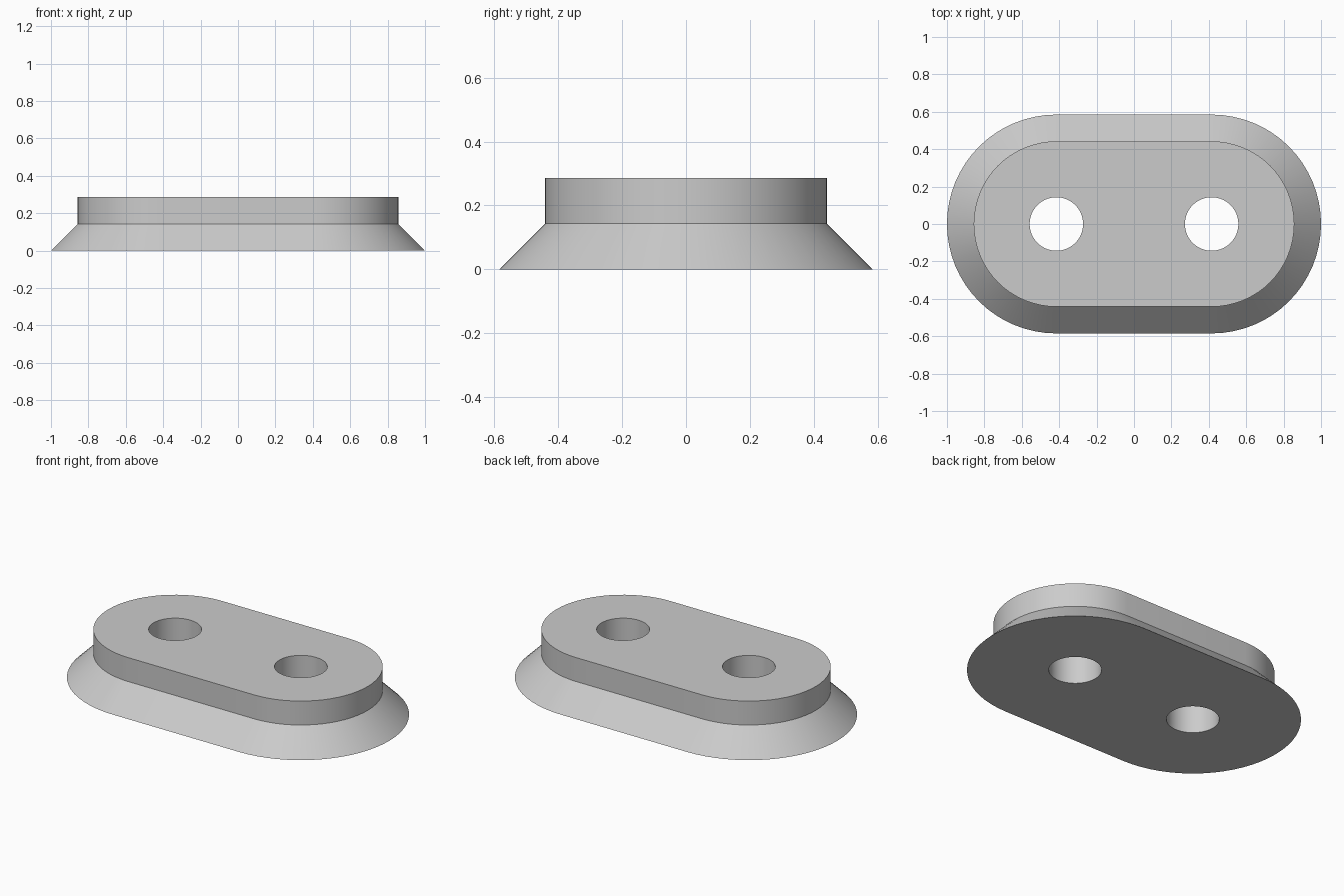
import bpy
import bmesh
from math import pi, cos, sin

cube = bpy.data.objects.get("Cube")
if cube:
    bpy.data.objects.remove(cube, do_unlink=True)

UNIT = 1 / 7            # step height, flare width and hole radius
CENTRE = 0.415          # x of the hole and end-arc centres
BASE_R = 1 - CENTRE
TOP_R = BASE_R - UNIT
HEIGHT = 2 * UNIT
ARC = 32                # segments per half circle

bm = bmesh.new()


def loop(points, z):
    """Closed ring of edges through the given outline."""
    verts = [bm.verts.new((x, y, z)) for x, y in points]
    return [bm.edges.new((v, verts[i - 1])) for i, v in enumerate(verts)]


def stadium(radius):
    """Outline with two straight sides and round ends."""
    return [(side * (CENTRE + radius * cos(a)), side * radius * sin(a))
            for side in (1, -1)
            for a in (-pi / 2 + pi * i / ARC for i in range(ARC + 1))]


def circle(x, radius):
    return [(x + radius * cos(pi * i / ARC), radius * sin(pi * i / ARC))
            for i in range(2 * ARC)]


def bridge(lower, upper):
    bmesh.ops.bridge_loops(bm, edges=lower + upper)


# Outer wall: sloped flare, then upright rim
base = loop(stadium(BASE_R), 0)
waist = loop(stadium(TOP_R), UNIT)
rim = loop(stadium(TOP_R), HEIGHT)
bridge(base, waist)
bridge(waist, rim)

# Two through holes
bottom_edges, top_edges = list(base), list(rim)
for x in (-CENTRE, CENTRE):
    low = loop(circle(x, UNIT), 0)
    high = loop(circle(x, UNIT), HEIGHT)
    bridge(low, high)
    bottom_edges += low
    top_edges += high

# Flat caps around the holes
for edges in (bottom_edges, top_edges):
    bmesh.ops.triangle_fill(bm, use_beauty=True, edges=edges)
bmesh.ops.recalc_face_normals(bm, faces=bm.faces[:])

mesh = bpy.data.meshes.new("flanged_plate")
bm.to_mesh(mesh)
bm.free()
plate = bpy.data.objects.new("flanged_plate", mesh)
bpy.context.collection.objects.link(plate)

# Plain grey material
grey = bpy.data.materials.new("light_grey")
grey.use_nodes = True
colour = (0.6, 0.6, 0.6, 1)
grey.diffuse_color = colour
grey.node_tree.nodes["Principled BSDF"].inputs["Base Color"].default_value = colour
mesh.materials.append(grey)

# Smooth curved walls, sharp rims
bpy.ops.object.select_all(action="DESELECT")
plate.select_set(True)
bpy.context.view_layer.objects.active = plate
bpy.ops.object.shade_smooth_by_angle(angle=pi / 6)
